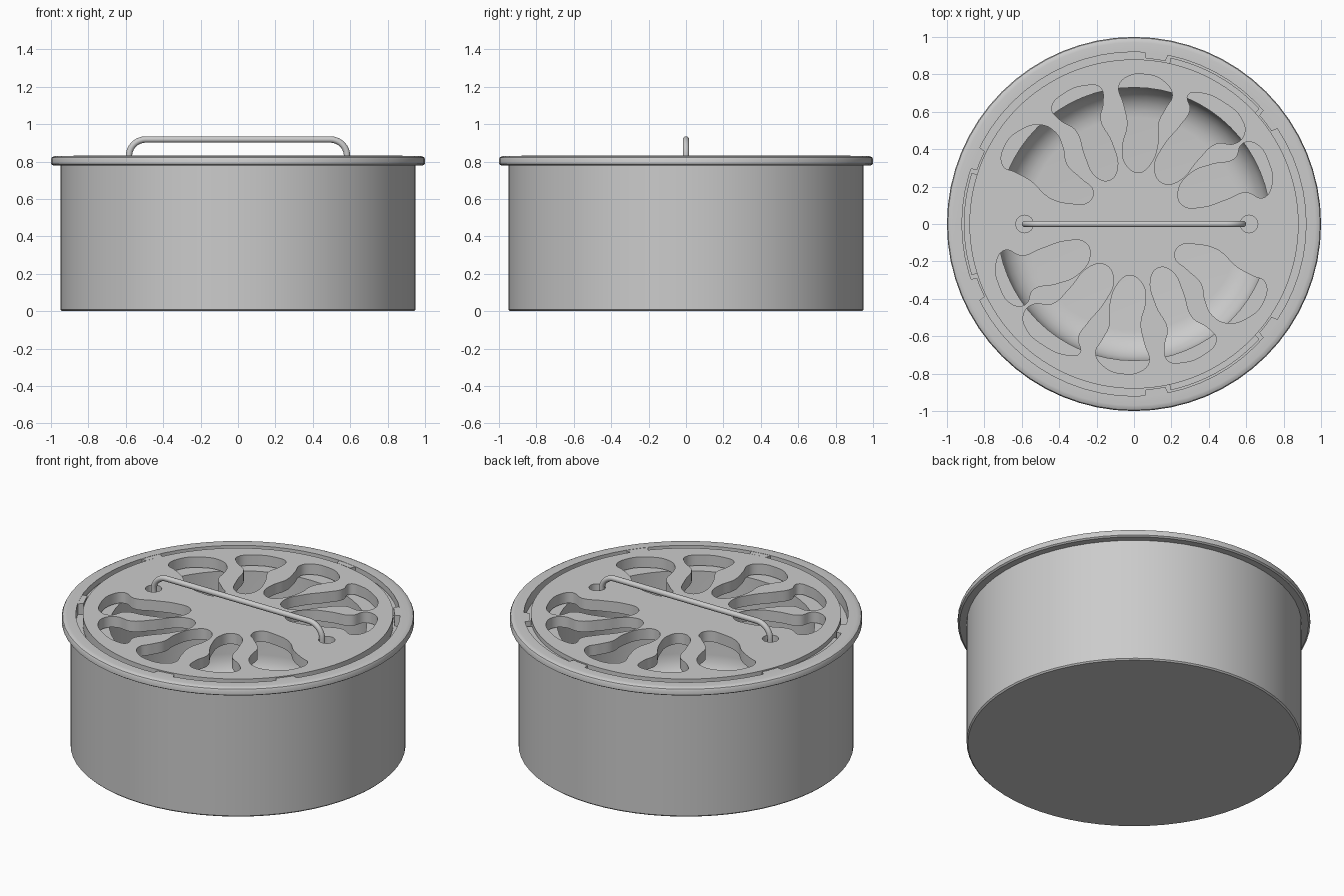
import bpy, bmesh, math

if "Cube" in bpy.data.objects:
    bpy.data.objects.remove(bpy.data.objects["Cube"])

SEG = 64


def activate(ob):
    bpy.ops.object.select_all(action='DESELECT')
    ob.select_set(True)
    bpy.context.view_layer.objects.active = ob


def smooth(ob, angle=35):
    activate(ob)
    bpy.ops.object.shade_smooth_by_angle(angle=math.radians(angle))


def finish(name, bm):
    bmesh.ops.recalc_face_normals(bm, faces=bm.faces)
    me = bpy.data.meshes.new(name)
    bm.to_mesh(me)
    bm.free()
    ob = bpy.data.objects.new(name, me)
    bpy.context.collection.objects.link(ob)
    smooth(ob)
    return ob


def lathe(name, profile):
    bm = bmesh.new()
    vs = [bm.verts.new((r, 0, z)) for r, z in profile]
    es = [bm.edges.new(p) for p in zip(vs, vs[1:])]
    bmesh.ops.spin(bm, geom=vs + es, axis=(0, 0, 1), cent=(0, 0, 0),
                   angle=math.tau, steps=SEG, use_duplicate=False)
    bmesh.ops.remove_doubles(bm, verts=bm.verts, dist=1e-4)
    return finish(name, bm)


def arc_block(name, r0, r1, a0, a1, z0, z1, taper=0.0):
    # curved block; taper (degrees) narrows its inner side
    n = max(3, int((a1 - a0) / 3))
    bm = bmesh.new()

    def pts(r, s, e):
        return [(r * math.cos(math.radians(s + (e - s) * i / n)),
                 r * math.sin(math.radians(s + (e - s) * i / n))) for i in range(n + 1)]
    loop = pts(r1, a0, a1) + pts(r0, a0 + taper, a1 - taper)[::-1]
    face = bm.faces.new([bm.verts.new((x, y, z0)) for x, y in loop])
    ext = bmesh.ops.extrude_face_region(bm, geom=[face])
    bmesh.ops.translate(bm, vec=(0, 0, z1 - z0),
                        verts=[v for v in ext['geom'] if isinstance(v, bmesh.types.BMVert)])
    return finish(name, bm)


def circle(r, n, cx=0.0, cy=0.0):
    return [(cx + r * math.cos(math.tau * i / n), cy + r * math.sin(math.tau * i / n))
            for i in range(n)]


# Tub with outer flange, lid ledge and rounded bowl inside
fillet = [(0.57 + 0.16 * math.cos(math.radians(a)), 0.24 - 0.16 * math.sin(math.radians(a)))
          for a in range(0, 91, 15)]
lathe("tub", [(0, 0), (0.942, 0), (0.95, 0.008), (0.95, 0.78), (0.99, 0.78), (1.0, 0.787),
              (1.0, 0.812), (0.995, 0.822), (0.983, 0.828), (0.97, 0.83), (0.92, 0.83),
              (0.92, 0.76), (0.73, 0.76)] + fillet + [(0, 0.08)])

# Bayonet lands on the rim and low locking tabs on the lid, three-fold
for k in range(3):
    a = 120 * k
    arc_block("rim_land", 0.887, 0.93, 33.5 + a, 41.5 + a, 0.758, 0.8285, 0.6)
    arc_block("rim_land", 0.887, 0.93, 78.5 + a, 86.5 + a, 0.758, 0.8285, 0.6)
    arc_block("lid_tab", 0.86, 0.91, 42.5 + a, 77.5 + a, 0.765, 0.805)

# Vent outlines for the back half; the front half is the same turned 180 degrees
vents = [
    [(-.08, .74), (-.03, .79), (.06, .80), (.15, .77), (.205, .69), (.17, .62), (.13, .54),
     (.13, .44), (.08, .31), (.02, .275), (-.05, .33), (-.06, .42), (-.035, .53), (-.055, .64)],
    [(.29, .69), (.36, .70), (.48, .65), (.57, .57), (.59, .48), (.54, .43), (.44, .43),
     (.34, .34), (.24, .23), (.15, .22), (.11, .30), (.16, .42), (.25, .53), (.30, .61)],
    [(.58, .43), (.65, .43), (.72, .33), (.735, .20), (.69, .14), (.60, .17), (.49, .13),
     (.36, .09), (.26, .10), (.235, .17), (.30, .27), (.42, .32), (.54, .35)],
    [(-.44, .62), (-.37, .70), (-.26, .74), (-.18, .73), (-.165, .65), (-.18, .56),
     (-.12, .44), (-.09, .29), (-.13, .235), (-.20, .25), (-.26, .36), (-.31, .50), (-.40, .56)],
    [(-.70, .31), (-.69, .42), (-.61, .50), (-.50, .53), (-.42, .49), (-.38, .41), (-.36, .32),
     (-.28, .24), (-.22, .18), (-.24, .12), (-.34, .11), (-.45, .14), (-.55, .23), (-.64, .28)],
]
PIVOTS = (-0.585, 0.615)

# Lid: flat filled curve whose inner splines become the openings
cu = bpy.data.curves.new("lid", 'CURVE')
cu.dimensions = '2D'
cu.fill_mode = 'BOTH'
cu.extrude = 0.0335
cu.resolution_u = 5


def add_poly(pts):
    sp = cu.splines.new('POLY')
    sp.points.add(len(pts) - 1)
    for p, (x, y) in zip(sp.points, pts):
        p.co = (x, y, 0, 1)
    sp.use_cyclic_u = True


add_poly(circle(0.88, SEG * 2))
for x in PIVOTS:
    add_poly(circle(0.047, 24, x))
for outline in vents:
    for s in (1, -1):
        sp = cu.splines.new('BEZIER')
        sp.bezier_points.add(len(outline) - 1)
        for p, (x, y) in zip(sp.bezier_points, outline):
            p.co = (s * x, s * y, 0)
            p.handle_left_type = p.handle_right_type = 'AUTO'
        sp.use_cyclic_u = True
lid = bpy.data.objects.new("lid", cu)
lid.location.z = 0.7985
bpy.context.collection.objects.link(lid)
activate(lid)
bpy.ops.object.convert(target='MESH')
smooth(bpy.context.object)

# Blind floors of the handle sockets
for x in PIVOTS:
    bpy.ops.mesh.primitive_cylinder_add(vertices=24, radius=0.049, depth=0.014,
                                        location=(x, 0, 0.773))
    bpy.context.object.name = "socket_floor"

# Wire handle with rounded corners
corner = [(0.493 + 0.09 * math.cos(math.radians(a)), 0.83 + 0.088 * math.sin(math.radians(a)))
          for a in range(0, 91, 10)]
half = [(0.583, 0.775)] + corner
path = half + [(-x, z) for x, z in reversed(half)]
hc = bpy.data.curves.new("handle", 'CURVE')
hc.dimensions = '3D'
hc.bevel_depth = 0.017
hc.bevel_resolution = 4
hc.use_fill_caps = True
sp = hc.splines.new('POLY')
sp.points.add(len(path) - 1)
for p, (x, z) in zip(sp.points, path):
    p.co = (x, 0, z, 1)
handle = bpy.data.objects.new("handle", hc)
bpy.context.collection.objects.link(handle)
activate(handle)
bpy.ops.object.convert(target='MESH')
smooth(bpy.context.object, 40)
